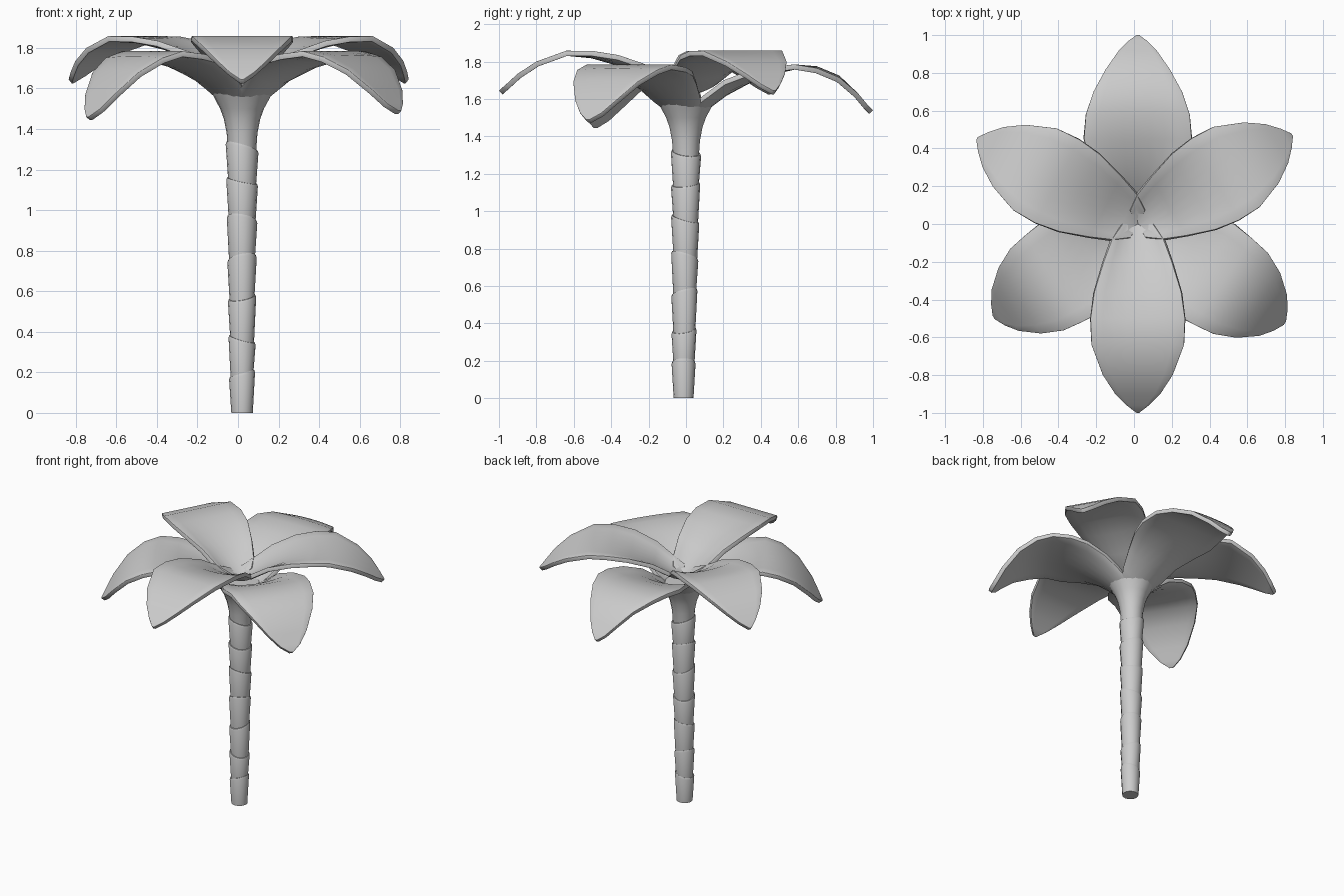
import bpy, bmesh, math
from mathutils import Vector

if "Cube" in bpy.data.objects:
    bpy.data.objects.remove(bpy.data.objects["Cube"])

CX = 0.02  # the plant axis sits slightly right of centre


def finish(name, bm, angle=40):
    bmesh.ops.recalc_face_normals(bm, faces=bm.faces)
    me = bpy.data.meshes.new(name)
    bm.to_mesh(me)
    bm.free()
    ob = bpy.data.objects.new(name, me)
    bpy.context.collection.objects.link(ob)
    bpy.ops.object.select_all(action='DESELECT')
    ob.select_set(True)
    bpy.context.view_layer.objects.active = ob
    bpy.ops.object.shade_smooth_by_angle(angle=math.radians(angle))
    return ob


def lathe(name, rings, sides=16):
    """rings: (x, y, z, radius, tilt in x, tilt in y)"""
    bm = bmesh.new()
    loops = []
    for x, y, z, r, tx, ty in rings:
        loop = []
        for i in range(sides):
            a = 2 * math.pi * i / sides
            c, s = math.cos(a), math.sin(a)
            loop.append(bm.verts.new((x + r * c, y + r * s, z + tx * c + ty * s)))
        loops.append(loop)
    for a, b in zip(loops, loops[1:]):
        for i in range(sides):
            j = (i + 1) % sides
            bm.faces.new((a[i], a[j], b[j], b[i]))
    bm.faces.new(loops[0])
    bm.faces.new(loops[-1])
    return finish(name, bm)


def leaf(name, angle, length, stations, tip_drop=0.0, across=8):
    """stations: (distance, mid height, half width, edge rise)"""
    a = math.radians(angle)
    d, s = Vector((math.cos(a), math.sin(a), 0)), Vector((-math.sin(a), math.cos(a), 0))
    bm = bmesh.new()
    rows = []
    for u, z, w, rise in stations:
        drop = tip_drop * max(0, (u - 0.55) / 0.45) ** 1.5
        row = []
        for i in range(across + 1):
            t = 2 * i / across - 1
            p = Vector((CX, 0, z - drop + rise * t * t)) + d * u * length + s * w * t
            row.append(bm.verts.new(p))
        rows.append(row)
    for r0, r1 in zip(rows, rows[1:]):
        for i in range(across):
            bm.faces.new((r0[i], r1[i], r1[i + 1], r0[i + 1]))
    ob = finish(name, bm)
    so = ob.modifiers.new("thickness", 'SOLIDIFY')
    so.thickness = 0.028
    so.offset = -1
    be = ob.modifiers.new("rim", 'BEVEL')
    be.width = 0.01
    be.segments = 2
    be.limit_method = 'ANGLE'
    be.angle_limit = math.radians(50)
    return ob


# Trunk: stacked collars that widen upwards, each with a tilted top
tops = [(0.195, 0.018, 0), (0.365, -0.018, 0.01), (0.57, 0.012, 0.016),
        (0.765, 0.012, -0.02), (0.96, -0.012, -0.02), (1.145, -0.016, 0.008),
        (1.315, -0.022, -0.01)]
z0, tilt0 = 0.0, (0, 0)
for n, (z1, tx, ty) in enumerate(tops):
    y = -0.013 + 0.013 * n / 6
    r0, r1 = 0.053 + 0.0025 * n, 0.064 + 0.0028 * n
    lathe(f"trunk_collar_{n + 1}",
          [(CX, y, z0, r0, *tilt0), (CX, y, z1 - 0.012, r1, tx, ty),
           (CX, y, z1, r1 - 0.004, tx, ty)])
    z0, tilt0 = z1 - 0.02, (tx, ty)

# Crown stem flaring into the leaves
lathe("crown_stem", [(CX, 0, z, r, 0, 0) for z, r in
      ((1.27, 0.068), (1.38, 0.076), (1.45, 0.09), (1.5, 0.108), (1.55, 0.135), (1.58, 0.15))], 18)

# Lower and upper whorls of three leaves
lower = [(0.03, 1.52, 0.10, 0.05), (0.10, 1.565, 0.15, 0.06), (0.2, 1.64, 0.19, 0.06),
         (0.33, 1.71, 0.25, 0.04), (0.45, 1.755, 0.285, 0.015), (0.58, 1.785, 0.275, 0),
         (0.70, 1.775, 0.235, -0.01), (0.82, 1.725, 0.17, -0.01), (0.92, 1.63, 0.10, 0),
         (0.97, 1.57, 0.05, 0), (1.0, 1.54, 0.008, 0)]
upper = [(0.0, 1.64, 0.08, 0.03), (0.08, 1.66, 0.135, 0.045), (0.2, 1.73, 0.18, 0.05),
         (0.36, 1.805, 0.23, 0.03), (0.5, 1.845, 0.25, 0.012), (0.64, 1.858, 0.245, 0),
         (0.8, 1.80, 0.185, 0), (0.9, 1.735, 0.12, 0), (0.96, 1.68, 0.06, 0),
         (1.0, 1.645, 0.008, 0)]
# drooping leaves keep their width closer to the tip
droopy = [(u, z, w * (1 + 0.3 * max(0, u - 0.6) / 0.3), c) for u, z, w, c in lower]

leaf("lower_leaf_back", 90, 1.0, lower)
leaf("lower_leaf_left", 213, 0.91, droopy, 0.08)
leaf("lower_leaf_right", 326, 0.94, droopy, 0.05)
leaf("upper_leaf_front", 270, 1.0, upper)
leaf("upper_leaf_right", 30, 0.945, upper)
leaf("upper_leaf_left", 152, 0.965, upper)
